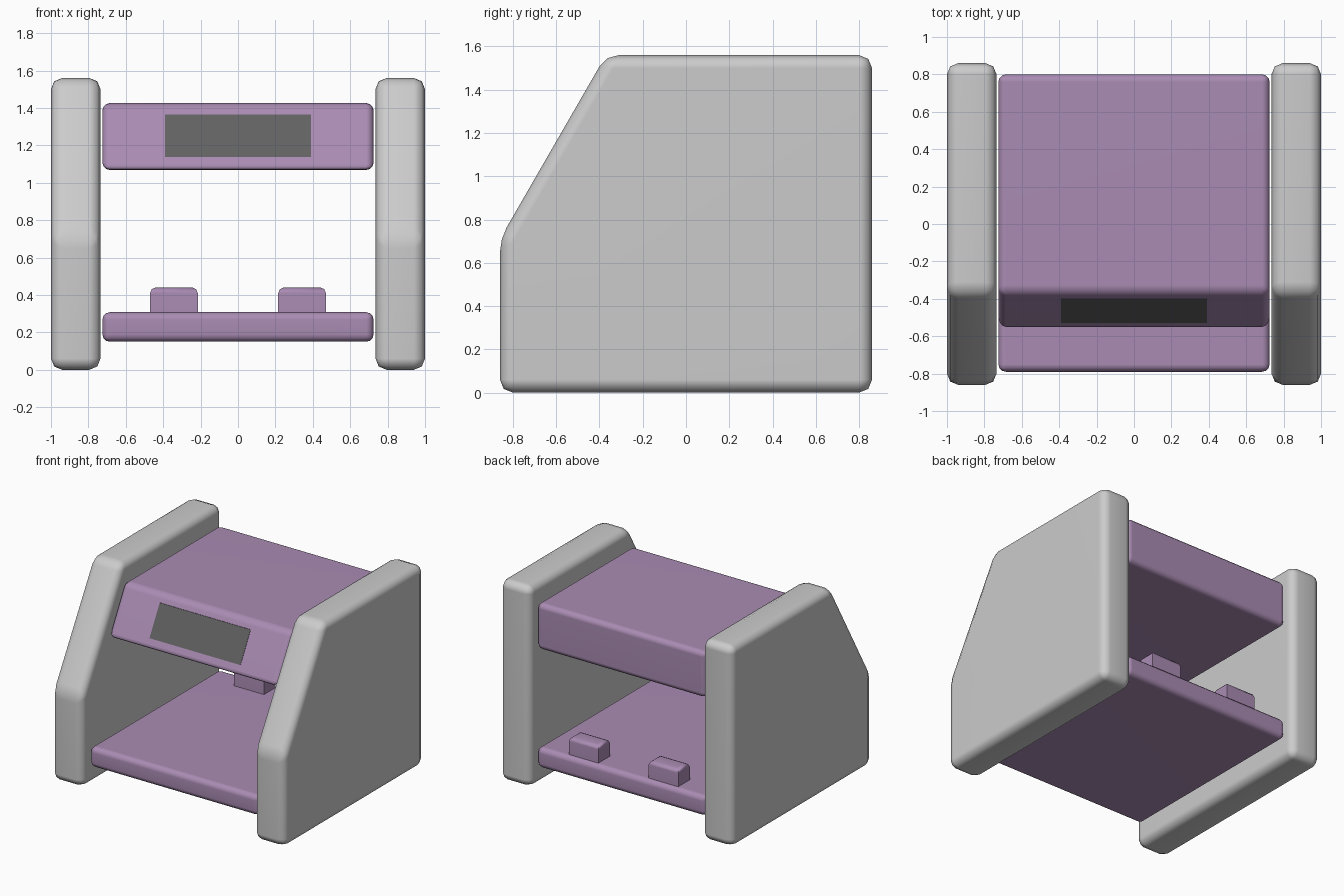
import bpy, bmesh
from mathutils import Vector

if "Cube" in bpy.data.objects:
    bpy.data.objects.remove(bpy.data.objects["Cube"])


def material(name, rgb):
    m = bpy.data.materials.new(name)
    m.diffuse_color = (*rgb, 1)
    m.use_nodes = True
    m.node_tree.nodes["Principled BSDF"].inputs["Base Color"].default_value = m.diffuse_color
    return m


purple = material("purple", (0.40, 0.26, 0.45))
dark = material("dark_grey", (0.12, 0.12, 0.12))


def extrude_profile(name, profile, x0, x1, bevel=0, segments=2, mat=None, top_only=False):
    """Extrude a (y, z) side profile from x0 to x1 and round its edges."""
    bm = bmesh.new()
    face = bm.faces.new([bm.verts.new((x0, y, z)) for y, z in profile])
    new = bmesh.ops.extrude_face_region(bm, geom=[face])["geom"]
    verts = [g for g in new if isinstance(g, bmesh.types.BMVert)]
    bmesh.ops.translate(bm, verts=verts, vec=Vector((x1 - x0, 0, 0)))
    bmesh.ops.recalc_face_normals(bm, faces=bm.faces)
    if bevel:
        top = max(v.co.z for v in bm.verts) - 1e-4
        edges = [e for e in bm.edges
                 if not top_only or all(v.co.z > top for v in e.verts)]
        bmesh.ops.bevel(bm, geom=edges, offset=bevel, segments=segments,
                        profile=0.5, affect='EDGES', clamp_overlap=True)
    mesh = bpy.data.meshes.new(name)
    bm.to_mesh(mesh)
    bm.free()
    obj = bpy.data.objects.new(name, mesh)
    bpy.context.collection.objects.link(obj)
    if mat:
        mesh.materials.append(mat)
    bpy.ops.object.select_all(action='DESELECT')
    obj.select_set(True)
    bpy.context.view_layer.objects.active = obj
    bpy.ops.object.shade_smooth_by_angle(angle=0.87)
    wn = obj.modifiers.new("Weighted normals", 'WEIGHTED_NORMAL')
    wn.keep_sharp = True
    return obj


def box(y0, y1, z0, z1):
    return [(y0, z0), (y1, z0), (y1, z1), (y0, z1)]


# Side panels with a sloped front, and the two rear tabs
panel = [(-0.86, 0), (0.86, 0), (0.86, 1.56), (-0.37, 1.56), (-0.86, 0.71)]
for side, s in (("left", -1), ("right", 1)):
    extrude_profile(f"{side}_side_panel", panel, s * 0.735, s * 1.0, 0.06, 2)
    extrude_profile(f"{side}_rear_tab", box(0.625, 0.765, 0.28, 0.44),
                    s * 0.215, s * 0.47, 0.03, 2, purple, top_only=True)

# Upper housing with a sloped front
body = [(-0.564, 1.068), (0.80, 1.068), (0.80, 1.426), (-0.367, 1.426)]
extrude_profile("upper_housing", body, -0.725, 0.725, 0.04, 3, purple)

# Lower tray
extrude_profile("lower_tray", box(-0.79, 0.80, 0.15, 0.308), -0.725, 0.725, 0.04, 3, purple)

# Display set on the sloped front
screen = [(-0.528, 1.139), (-0.50, 1.139), (-0.375, 1.366), (-0.403, 1.366)]
extrude_profile("display", screen, -0.39, 0.39, mat=dark)
